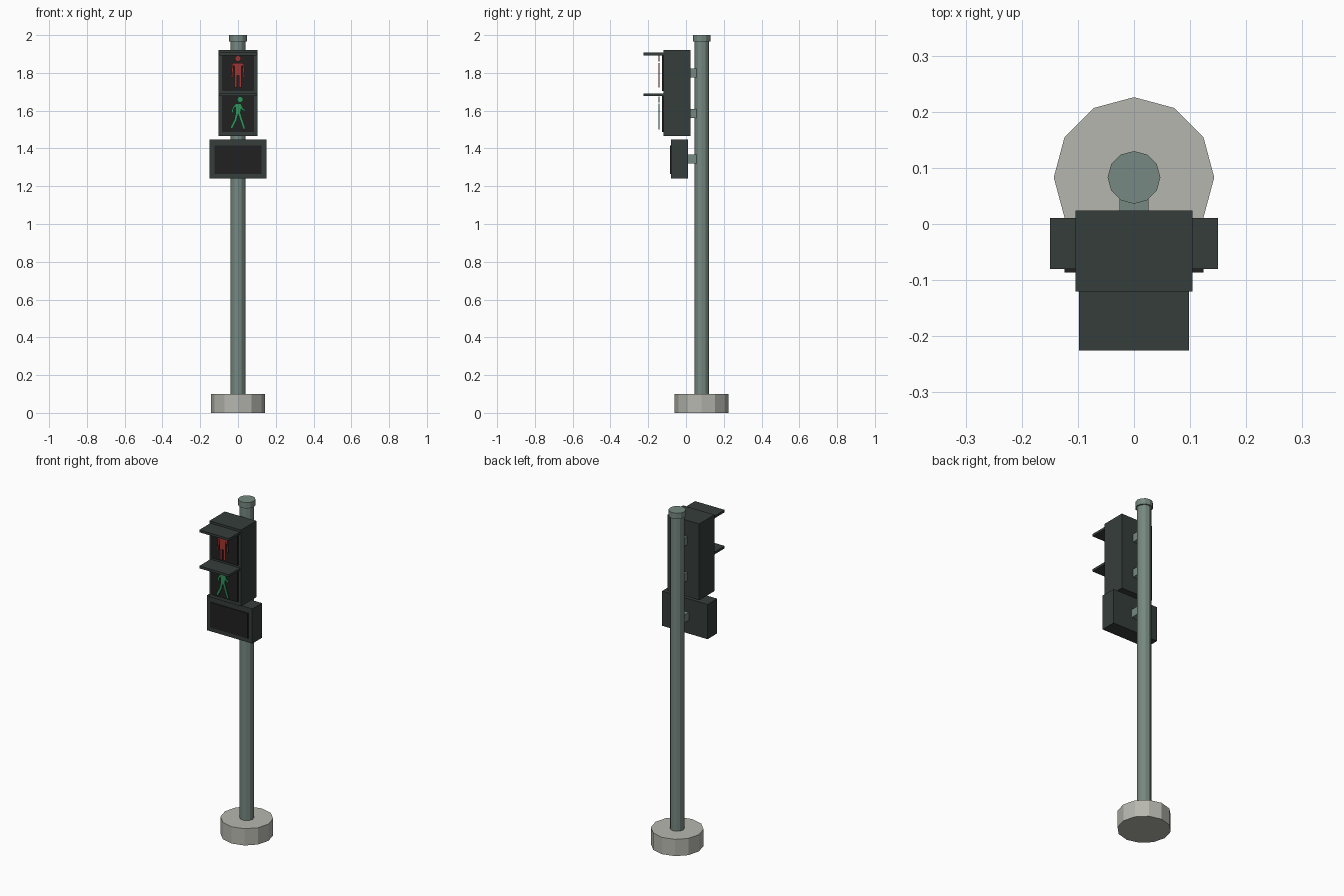
import bpy, bmesh, math
from mathutils import Vector

if "Cube" in bpy.data.objects:
    bpy.data.objects.remove(bpy.data.objects["Cube"])


def material(name, srgb):
    m = bpy.data.materials.new(name)
    m.diffuse_color = [c ** 2.2 for c in srgb] + [1]
    m.use_nodes = True
    m.node_tree.nodes["Principled BSDF"].inputs["Base Color"].default_value = m.diffuse_color
    return m


STEEL = material("painted_steel", (0.46, 0.53, 0.50))
HOUSING = material("dark_housing", (0.22, 0.25, 0.24))
LENS = material("lens_black", (0.15, 0.15, 0.15))
CONCRETE = material("concrete", (0.71, 0.71, 0.68))
RED = material("red_light", (0.62, 0.22, 0.20))
GREEN = material("green_light", (0.20, 0.58, 0.36))


def finish(bm, name, mat):
    bmesh.ops.recalc_face_normals(bm, faces=bm.faces[:])
    me = bpy.data.meshes.new(name)
    bm.to_mesh(me)
    bm.free()
    ob = bpy.data.objects.new(name, me)
    me.materials.append(mat)
    bpy.context.collection.objects.link(ob)
    return ob


def box(name, half_x, y0, y1, z0, z1, mat):
    bm = bmesh.new()
    bmesh.ops.create_cube(bm, size=1)
    for v in bm.verts:
        v.co = (v.co.x * 2 * half_x, (y0 + y1) / 2 + v.co.y * (y1 - y0),
                (z0 + z1) / 2 + v.co.z * (z1 - z0))
    return finish(bm, name, mat)


def cylinder(name, r, z0, z1, mat):
    bm = bmesh.new()
    bmesh.ops.create_cone(bm, cap_ends=True, segments=12, radius1=r, radius2=r, depth=z1 - z0)
    bmesh.ops.translate(bm, verts=bm.verts[:], vec=(0, POLE_Y, (z0 + z1) / 2))
    return finish(bm, name, mat)


def plate(bm, pts, y0=-0.145, y1=-0.141):
    """Thin flat prism from an x-z outline."""
    face = bm.faces.new([bm.verts.new((x, y0, z)) for x, z in pts])
    out = bmesh.ops.extrude_face_region(bm, geom=[face])
    for v in out["geom"]:
        if isinstance(v, bmesh.types.BMVert):
            v.co.y = y1
    bm.faces.new([bm.verts.new((x, y0, z)) for x, z in pts]) if not face.is_valid else None


def stroke(bm, a, b, w):
    a, b = Vector(a), Vector(b)
    n = (b - a).normalized()
    n = Vector((-n.y, n.x)) * w / 2
    plate(bm, [a + n, b + n, b - n, a - n])


def figure(name, mat, head, torso, limbs):
    bm = bmesh.new()
    plate(bm, [(head[0] + 0.016 * math.cos(i * math.tau / 12),
                head[1] + 0.016 * math.sin(i * math.tau / 12)) for i in range(12)])
    plate(bm, torso)
    for a, b, w in limbs:
        stroke(bm, a, b, w)
    return finish(bm, name, mat)


# Footing, pole and cap
POLE_Y = 0.083
cylinder("footing", 0.143, 0, 0.10, CONCRETE)
cylinder("pole", 0.039, 0.09, 1.985, STEEL)
cylinder("pole_cap", 0.047, 1.965, 2.0, STEEL)

# Signal housing and the sign box below it
box("signal_housing", 0.104, -0.12, 0.024, 1.465, 1.92, HOUSING)
box("sign_box", 0.15, -0.08, 0.011, 1.24, 1.447, HOUSING)
box("sign_screen", 0.124, -0.086, -0.078, 1.265, 1.415, LENS)

# Lens panels with visors
for label, z0, z1, zv in (("upper", 1.705, 1.892, 1.90), ("lower", 1.487, 1.68, 1.685)):
    box(label + "_lens", 0.086, -0.127, -0.118, z0, z1, LENS)
    box(label + "_visor", 0.098, -0.225, -0.118, zv - 0.007, zv + 0.007, HOUSING)

# Brackets joining the boxes to the pole
for i, (y, z) in enumerate(((0.02, 1.80), (0.02, 1.585), (0.007, 1.343))):
    box(f"bracket_{i + 1}", 0.026, y, 0.06, z - 0.024, z + 0.024, STEEL)

# Standing red figure
limbs = []
for s in (-1, 1):
    limbs += [((s * 0.027, 1.846), (s * 0.032, 1.775), 0.009),
              ((s * 0.011, 1.79), (s * 0.011, 1.722), 0.013)]
figure("standing_figure", RED, (0, 1.876),
       [(-0.031, 1.852), (0.031, 1.852), (0.019, 1.835), (0.019, 1.785),
        (-0.019, 1.785), (-0.019, 1.835)], limbs)

# Walking green figure
figure("walking_figure", GREEN, (0.011, 1.659),
       [(-0.012, 1.638), (0.014, 1.638), (0.018, 1.625), (0.013, 1.583), (-0.013, 1.583),
        (-0.014, 1.61)],
       [((-0.008, 1.634), (-0.026, 1.614), 0.010), ((-0.026, 1.614), (-0.031, 1.588), 0.010),
        ((0.012, 1.632), (0.024, 1.606), 0.010), ((0.022, 1.609), (0.038, 1.600), 0.010),
        ((-0.004, 1.592), (-0.014, 1.548), 0.014), ((-0.013, 1.552), (-0.036, 1.506), 0.013),
        ((0.005, 1.592), (0.018, 1.550), 0.014), ((0.017, 1.554), (0.034, 1.502), 0.013)])
